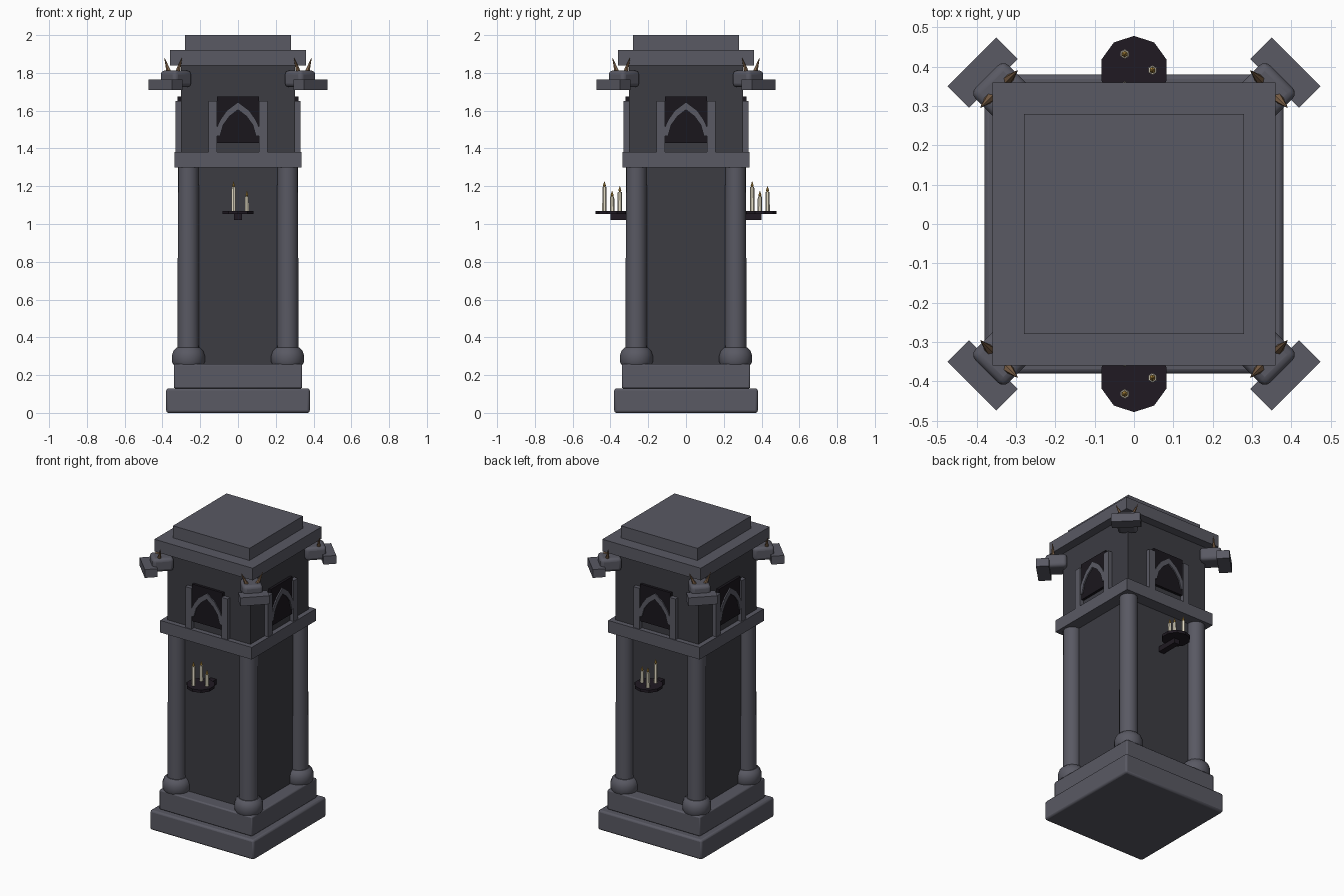
import bpy, bmesh
from math import cos, sin, pi, radians
from mathutils import Matrix, Vector

if "Cube" in bpy.data.objects:
    bpy.data.objects.remove(bpy.data.objects["Cube"])


def material(name, col):
    m = bpy.data.materials.new(name)
    m.diffuse_color = (*col, 1)
    m.use_nodes = True
    m.node_tree.nodes["Principled BSDF"].inputs["Base Color"].default_value = m.diffuse_color
    return m


STONE = material("stone", (0.10, 0.10, 0.125))
DARK = material("dark_stone", (0.045, 0.045, 0.055))
VOID = material("window_black", (0.010, 0.008, 0.012))
IRON = material("iron", (0.014, 0.010, 0.016))
WAX = material("wax", (0.80, 0.74, 0.58))
GOLD = material("flame_gold", (0.55, 0.32, 0.06))
HORN = material("horn", (0.22, 0.13, 0.07))


def make(name, bm, mat, rot=0.0, bevel=0.0, segs=2, smooth=False):
    bmesh.ops.recalc_face_normals(bm, faces=bm.faces)
    bm.transform(Matrix.Rotation(rot, 4, 'Z'))
    me = bpy.data.meshes.new(name)
    bm.to_mesh(me)
    bm.free()
    me.materials.append(mat)
    ob = bpy.data.objects.new(name, me)
    bpy.context.collection.objects.link(ob)
    if bevel:
        b = ob.modifiers.new("bevel", 'BEVEL')
        b.width, b.segments = bevel, segs
    if smooth:
        bpy.ops.object.select_all(action='DESELECT')
        ob.select_set(True)
        bpy.context.view_layer.objects.active = ob
        bpy.ops.object.shade_smooth_by_angle(angle=radians(40))
    return ob


def box(name, x0, x1, y0, y1, z0, z1, mat, **kw):
    bm = bmesh.new()
    bmesh.ops.create_cube(bm, size=1)
    bm.transform(Matrix.Translation(((x0 + x1) / 2, (y0 + y1) / 2, (z0 + z1) / 2))
                 @ Matrix.Diagonal((x1 - x0, y1 - y0, z1 - z0, 1)))
    return make(name, bm, mat, **kw)


def slab(name, h, z0, z1, mat, **kw):
    return box(name, -h, h, -h, h, z0, z1, mat, **kw)


def lathe(name, x, y, profile, n, mat, phase=0.0, smooth=False):
    """Stack of n-sided rings given as (radius, z), capped at both ends."""
    bm = bmesh.new()
    rings = [[bm.verts.new((x + r * cos(phase + 2 * pi * i / n),
                            y + r * sin(phase + 2 * pi * i / n), z))
              for i in range(n)] for r, z in profile]
    for a, b in zip(rings, rings[1:]):
        for i in range(n):
            j = (i + 1) % n
            bm.faces.new((a[i], a[j], b[j], b[i]))
    bm.faces.new(rings[0])
    bm.faces.new(rings[-1])
    return make(name, bm, mat, smooth=smooth)


def spike(name, base, tip, r, n, mat, rot=0.0):
    base, tip = Vector(base), Vector(tip)
    d = tip - base
    bm = bmesh.new()
    bmesh.ops.create_cone(bm, cap_ends=True, segments=n, radius1=r, radius2=0.001, depth=d.length)
    bm.transform(Matrix.Translation((base + tip) / 2)
                 @ d.to_track_quat('Z', 'Y').to_matrix().to_4x4())
    return make(name, bm, mat, rot=rot)


# Stepped base, shaft, belt course, belfry, roof slabs
slab("base_lower", 0.38, 0, 0.13, STONE, bevel=0.012, smooth=True)
slab("base_upper", 0.34, 0.13, 0.26, STONE, bevel=0.008, smooth=True)
slab("shaft", 0.255, 0.26, 1.30, DARK)
slab("belt_course", 0.335, 1.30, 1.38, STONE)
slab("upper_body", 0.303, 1.38, 1.84, DARK)
slab("roof_lower", 0.36, 1.84, 1.92, STONE)
slab("roof_upper", 0.28, 1.92, 2.0, STONE)

# Corner columns with bulging feet
for sx in (-1, 1):
    for sy in (-1, 1):
        x, y = sx * 0.263, sy * 0.263
        lathe("column", x, y, [(0.057, 0.30), (0.055, 1.31)], 16, STONE, smooth=True)
        lathe("column_foot", x, y, [(0.080, 0.255), (0.087, 0.27), (0.087, 0.305),
                                    (0.078, 0.33), (0.062, 0.345)], 16, STONE, smooth=True)

# Pointed window on each face: black panel, two posts, gothic arch
right = [(0.115, 1.465), (0.115, 1.505), (0.095, 1.55), (0.06, 1.60), (0, 1.645)]
inner = [(0, 1.605), (0.045, 1.57), (0.078, 1.525), (0.095, 1.465)]
for k in range(4):
    rot = k * pi / 2
    box("window_panel", -0.112, 0.112, -0.32, -0.29, 1.43, 1.675, VOID, rot=rot)
    for s in (-1, 1):
        x0, x1 = sorted((s * 0.11, s * 0.155))
        box("window_post", x0, x1, -0.33, -0.29, 1.38, 1.65, STONE, rot=rot)
        bm = bmesh.new()
        f = bm.faces.new([bm.verts.new((s * x, -0.328, z)) for x, z in right + inner])
        ext = bmesh.ops.extrude_face_region(bm, geom=[f])
        bmesh.ops.translate(bm, vec=(0, 0.03, 0),
                            verts=[v for v in ext["geom"] if isinstance(v, bmesh.types.BMVert)])
        make("window_arch", bm, STONE, rot=rot)

# Corner gargoyles: built along +x, then turned onto each diagonal
for k in range(4):
    rot = pi / 4 + k * pi / 2
    box("gargoyle_head", 0.40, 0.53, -0.06, 0.06, 1.725, 1.812, STONE,
        rot=rot, bevel=0.02, segs=3, smooth=True)
    box("gargoyle_snout", 0.505, 0.583, -0.088, 0.088, 1.71, 1.765, STONE, rot=rot)
    for s in (-1, 1):
        spike("gargoyle_horn", (0.485, s * 0.03, 1.80), (0.485, s * 0.066, 1.88),
              0.014, 6, HORN, rot=rot)

# Candle brackets on front and back
for s in (-1, 1):
    cy = s * 0.391
    y0, y1 = sorted((s * 0.25, s * 0.40))
    box("bracket_arm", -0.02, 0.02, y0, y1, 1.02, 1.055, IRON)
    lathe("candle_dish", 0, cy, [(0.087, 1.052), (0.087, 1.07)], 10, IRON, phase=pi / 2)
    for i, top in enumerate((1.145, 1.17, 1.195)):
        a = i * 2 * pi / 3
        x, y = 0.047 * cos(a), cy + 0.047 * sin(a)
        lathe("candle", x, y, [(0.012, 1.07), (0.011, top)], 6, WAX, phase=pi / 6)
        lathe("flame", x, y, [(0.004, top), (0.008, top + 0.008), (0.001, top + 0.03)],
              6, GOLD, phase=pi / 6)
